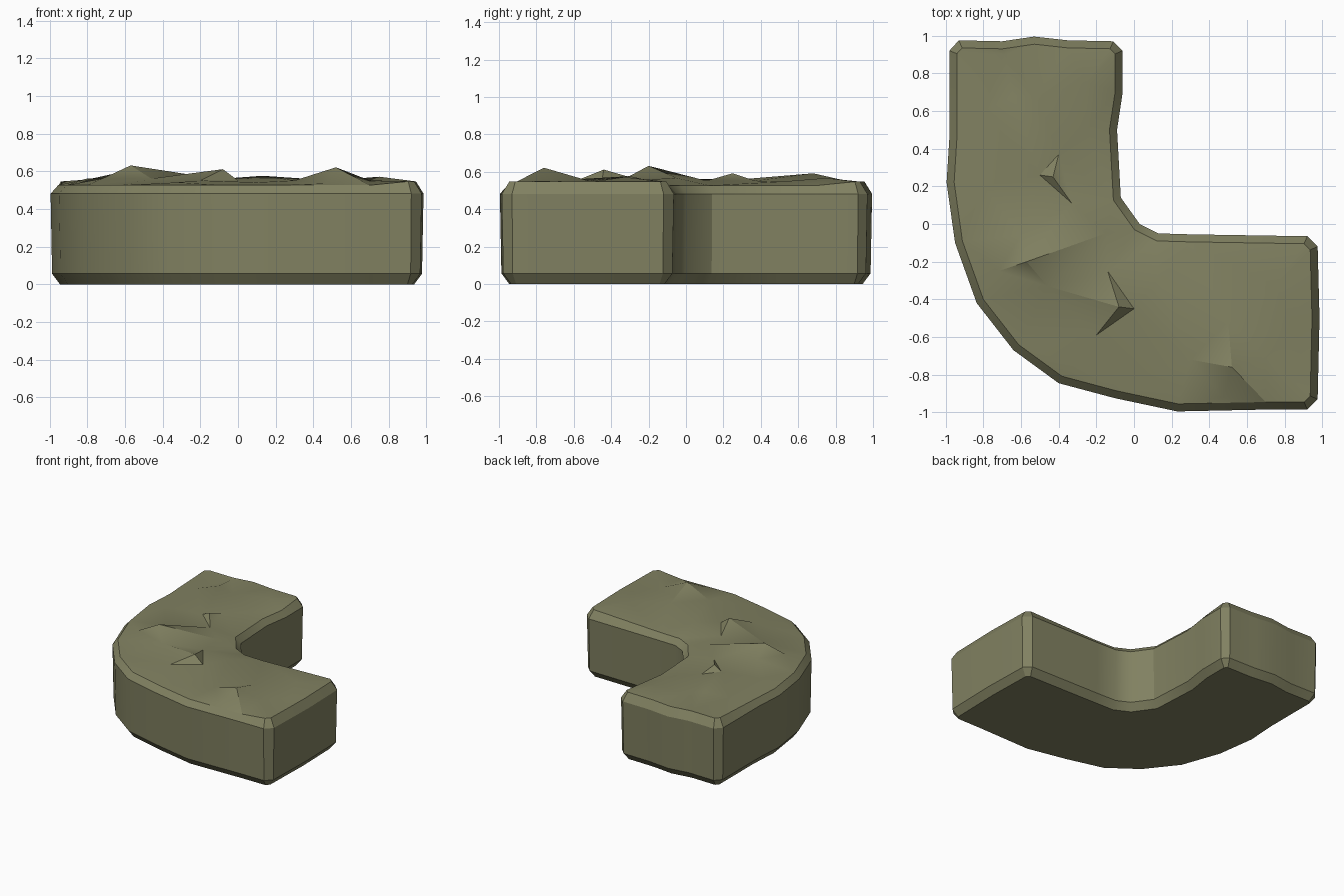
import bpy
import bmesh
from mathutils import Vector
from mathutils.geometry import delaunay_2d_cdt

cube = bpy.data.objects.get("Cube")
if cube:
    bpy.data.objects.remove(cube)

# One flat olive stone colour
stone = bpy.data.materials.new("olive stone")
stone.use_nodes = True
stone.diffuse_color = (0.22, 0.22, 0.12, 1)
stone.node_tree.nodes["Principled BSDF"].inputs["Base Color"].default_value = stone.diffuse_color

# Outline of the bent block, counter-clockwise from the back left corner
OUTLINE = [
    (-.98, .92), (-.98, .46), (-.995, .22), (-.95, -.1), (-.835, -.42),
    (-.64, -.67), (-.4, -.845), (-.1, -.925), (.23, -.995), (.7, -.985),
    (.92, -.985), (.975, -.93), (.985, -.5), (.975, -.12), (.92, -.065),
    (.3, -.055), (.13, -.05), (.03, 0), (-.07, .14), (-.09, .5),
    (-.06, .7), (-.06, .92), (-.11, .97), (-.35, .975), (-.53, .995),
    (-.7, .97), (-.93, .975),
]

# Rough top: peaks, the feet of their steep sides, and gentle swells
PEAKS = [(-.57, -.2, .64), (-.08, -.44, .62), (.52, -.76, .63),
         (-.43, .25, .6), (-.64, .68, .6)]
FEET = [(-.6, -.06, .57), (-.72, -.25, .57), (-.46, -.33, .57),
        (-.14, -.25, .565), (0, -.45, .56), (-.2, -.59, .56),
        (.7, -.71, .56), (.3, -.72, .56), (.47, -.92, .545),
        (-.4, .37, .56), (-.33, .11, .56), (-.5, .26, .565),
        (-.52, .68, .565), (-.69, .9, .55)]
SWELLS = [(.13, -.3, .585), (.75, -.33, .58), (.5, -.52, .56), (.85, -.53, .55),
          (-.8, .2, .57), (-.25, .75, .575), (-.25, .5, .555), (-.15, -.05, .575),
          (-.32, -.75, .55), (.1, -.8, .55), (-.8, .6, .565)]


def inset(points, amount):
    """Move a closed outline inwards, keeping its edges parallel."""
    result = []
    for i, p in enumerate(points):
        before, here, after = (Vector(q) for q in (points[i - 1], p, points[(i + 1) % len(points)]))
        a, b = (here - before).normalized(), (after - here).normalized()
        n1, n2 = Vector((-a.y, a.x)), Vector((-b.y, b.x))
        result.append(here + (n1 + n2) * amount / (1 + n1.dot(n2)))
    return result


def rim_height(p):
    # the open ends stand slightly higher than the outer bend
    return .555 if max(p.x, p.y) > .8 else .535


bm = bmesh.new()

# Rings: chamfered foot, upright wall, chamfered rim
foot = inset(OUTLINE, .05)
wall_low = inset(OUTLINE, .008)
rim = inset(OUTLINE, .04)
rings = [
    [bm.verts.new((p.x, p.y, .008)) for p in foot],
    [bm.verts.new((p.x, p.y, .065)) for p in wall_low],
    [bm.verts.new((x, y, .49)) for x, y in OUTLINE],
    [bm.verts.new((p.x, p.y, rim_height(p))) for p in rim],
]
count = len(OUTLINE)
for low, high in zip(rings, rings[1:]):
    for i in range(count):
        j = (i + 1) % count
        bm.faces.new((low[i], low[j], high[j], high[i]))
bm.faces.new(reversed(rings[0]))

# Top skin stretched over the rim and the rough points
bumps = PEAKS + FEET + SWELLS
flat = rim + [Vector((x, y)) for x, y, z in bumps]
border = [(i, (i + 1) % count) for i in range(count)]
points, _, triangles, origins, _, _ = delaunay_2d_cdt(flat, border, [], 1, 1e-5)
sources = rings[-1] + [bm.verts.new(b) for b in bumps]
for triangle in triangles:
    bm.faces.new([sources[origins[k][0]] for k in triangle])

bmesh.ops.recalc_face_normals(bm, faces=bm.faces)
low = min(v.co.z for v in bm.verts)
bmesh.ops.translate(bm, verts=bm.verts, vec=(0, 0, -low))

mesh = bpy.data.meshes.new("bent_stone_block")
bm.to_mesh(mesh)
bm.free()
mesh.materials.append(stone)
block = bpy.data.objects.new("bent_stone_block", mesh)
bpy.context.collection.objects.link(block)

# Smooth gentle swells, keep chamfers and chips crisp
bpy.ops.object.select_all(action='DESELECT')
block.select_set(True)
bpy.context.view_layer.objects.active = block
bpy.ops.object.shade_smooth_by_angle(angle=.5)
